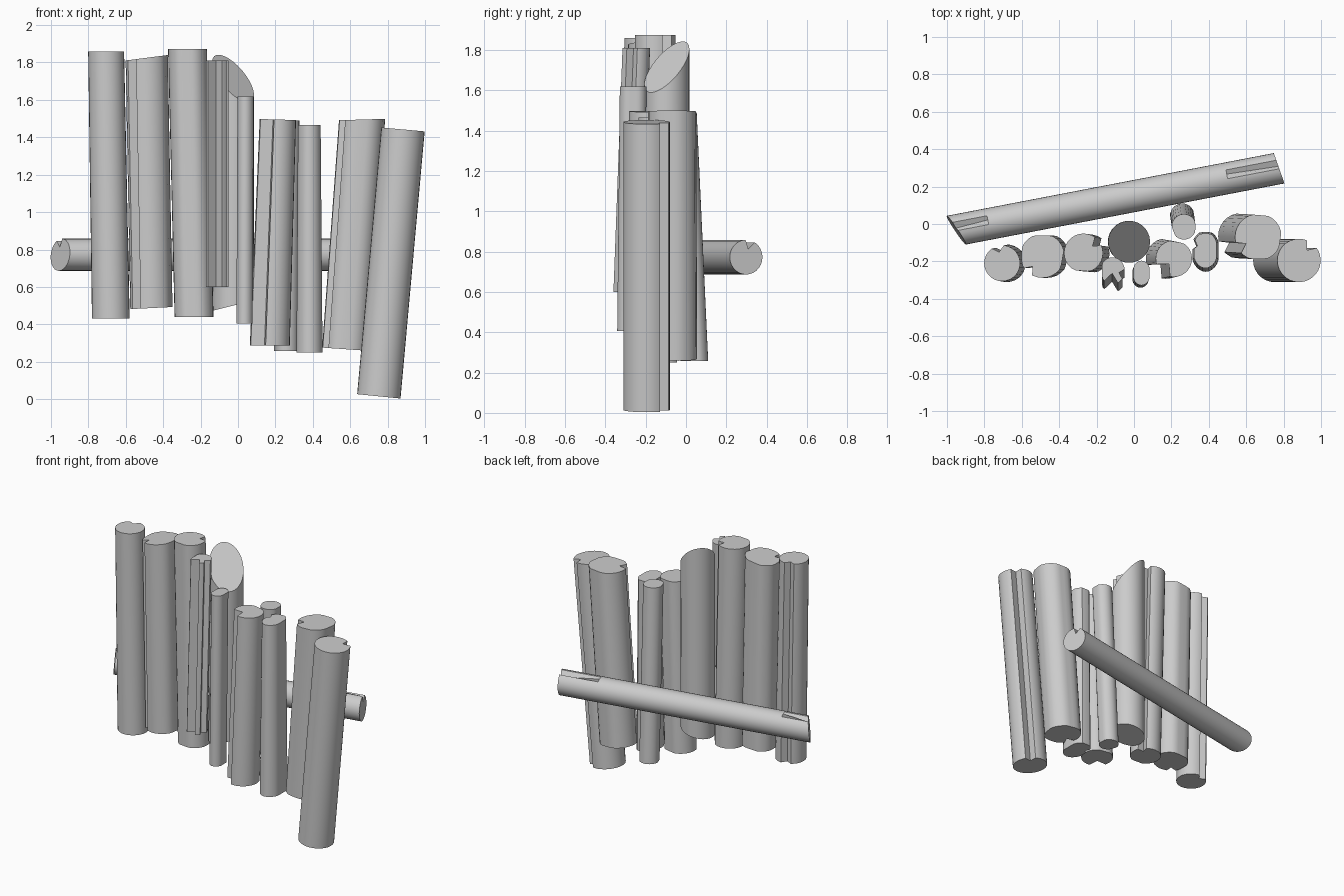
import bpy, bmesh
from math import sin, cos, radians, pi
from mathutils import Matrix, Vector

if "Cube" in bpy.data.objects:
    bpy.data.objects.remove(bpy.data.objects["Cube"])

SIDES = 28


def section(notches, flats, depth_scale=1.0):
    """Unit log outline: circle trimmed by flats (angle, distance), cut by V notches (angle, half width, depth)."""
    def radius(a):
        r = 1.0
        for fa, d in flats:
            c = cos(a - radians(fa))
            if c > 0.01:
                r = min(r, d / c)
        return r
    pts = []
    for i in range(SIDES):
        deg = 360 * i / SIDES
        if all(abs((deg - n[0] + 180) % 360 - 180) > n[1] + 2 for n in notches):
            pts.append((deg, radius(radians(deg))))
    for na, w, d in notches:
        for off, k in ((-w, 1), (0, 1 - d * depth_scale), (w, 1)):
            pts.append(((na + off) % 360, radius(radians(na + off)) * k))
    pts.sort()
    return [(r * cos(radians(a)), r * sin(radians(a))) for a, r in pts]


def make_log(name, bottom, top, size, taper=1.0, notches=(), flats=(),
             slope_bottom=(0, 0), slope_top=(0, 0), rings=((0, 1), (1, 1)), matrix=None):
    """Loft a log from bottom to top; slopes tilt the sawn ends, rings = (position, notch depth)."""
    b, t = Vector(bottom), Vector(top)
    bm = bmesh.new()
    loops = []
    for f, depth in rings:
        c = b.lerp(t, f)
        s = taper + (1 - taper) * f
        loop = []
        for x, y in section(notches, flats, depth):
            dx, dy = x * size[0] * s, y * size[1] * s
            sl = slope_bottom if f == 0 else slope_top if f == 1 else (0, 0)
            loop.append(bm.verts.new((c.x + dx, c.y + dy, c.z + sl[0] * dx + sl[1] * dy)))
        loops.append(loop)
    n = len(loops[0])
    for lo, hi in zip(loops, loops[1:]):
        for i in range(n):
            j = (i + 1) % n
            bm.faces.new((lo[i], lo[j], hi[j], hi[i]))
    bm.faces.new(loops[0][::-1])
    bm.faces.new(loops[-1])
    if matrix:
        bm.transform(matrix)
    mesh = bpy.data.meshes.new(name)
    bm.to_mesh(mesh)
    bm.free()
    ob = bpy.data.objects.new(name, mesh)
    bpy.context.collection.objects.link(ob)
    bpy.context.view_layer.objects.active = ob
    bpy.ops.object.select_all(action='DESELECT')
    ob.select_set(True)
    bpy.ops.object.shade_smooth_by_angle(angle=radians(30))
    return ob


# Tall logs on the left
make_log("log_far_left", (-0.68, -0.21, 0.43), (-0.705, -0.21, 1.858), (0.096, 0.096), 1.05,
         notches=[(105, 20, 0.35)])
make_log("log_left_wide", (-0.465, -0.17, 0.487), (-0.49, -0.17, 1.825), (0.118, 0.118),
         notches=[(228, 14, 0.35)], flats=[(90, 0.92), (180, 0.94), (350, 0.92)],
         slope_bottom=(0.05, 0), slope_top=(0.13, 0))
make_log("log_left_tall", (-0.235, -0.16, 0.44), (-0.27, -0.155, 1.873), (0.104, 0.104),
         notches=[(38, 16, 0.4)], flats=[(265, 0.92)])

# Narrow split stake in front
make_log("split_stake", (-0.115, -0.295, 0.60), (-0.115, -0.25, 1.81), (0.066, 0.072),
         notches=[(262, 34, 0.8), (345, 22, 0.45)], flats=[(180, 0.85)])

# Round log with a slanted cut
make_log("log_slant_cut", (-0.028, -0.095, 0.50), (-0.026, -0.095, 1.715), (0.112, 0.112),
         slope_bottom=(0.25, 0), slope_top=(-0.8, 0.8))

# Thin stake in front
make_log("thin_stake", (0.035, -0.275, 0.405), (0.04, -0.262, 1.617), (0.049, 0.066),
         flats=[(0, 0.88), (180, 0.88)])

# Shorter logs on the right
make_log("log_middle_notched", (0.17, -0.185, 0.287), (0.213, -0.185, 1.495), (0.097, 0.098), 1.1,
         notches=[(228, 30, 0.6)], flats=[(80, 0.92)], slope_top=(-0.03, 0))
make_log("log_middle_back", (0.258, 0.042, 0.257), (0.267, -0.015, 1.49), (0.066, 0.068),
         flats=[(0, 0.92), (200, 0.92)])
make_log("log_middle_flat", (0.383, -0.145, 0.25), (0.382, -0.14, 1.465), (0.068, 0.096), 1.15,
         notches=[(160, 14, 0.3)], flats=[(0, 0.88), (180, 0.9), (90, 0.92)])
make_log("log_right_wide", (0.575, -0.065, 0.267), (0.665, -0.07, 1.495), (0.125, 0.125),
         notches=[(208, 15, 0.4)], flats=[(85, 0.94), (270, 0.94), (350, 0.94)],
         slope_bottom=(-0.07, 0), slope_top=(0.03, 0))
make_log("log_far_right", (0.753, -0.195, 0.015), (0.882, -0.195, 1.442), (0.116, 0.116),
         notches=[(52, 17, 0.4)], slope_bottom=(-0.1, 0), slope_top=(-0.09, 0))

# Horizontal beam behind, notches fading in at both ends
start, end = Vector((-0.95, -0.033, 0.772)), Vector((0.776, 0.298, 0.772))
along = (end - start).normalized()
up = Vector((0, 0, 1))
back = up.cross(along)
frame = Matrix((back, up, along)).transposed().to_4x4()
frame.translation = start
make_log("back_beam", (0, 0, 0), (0, 0, (end - start).length), (0.085, 0.086),
         notches=[(75, 17, 0.5)], slope_bottom=(-0.42, 0.1), slope_top=(-0.15, 0),
         rings=((0, 1), (0.1, 0), (0.84, 0), (1, 1)), matrix=frame)
